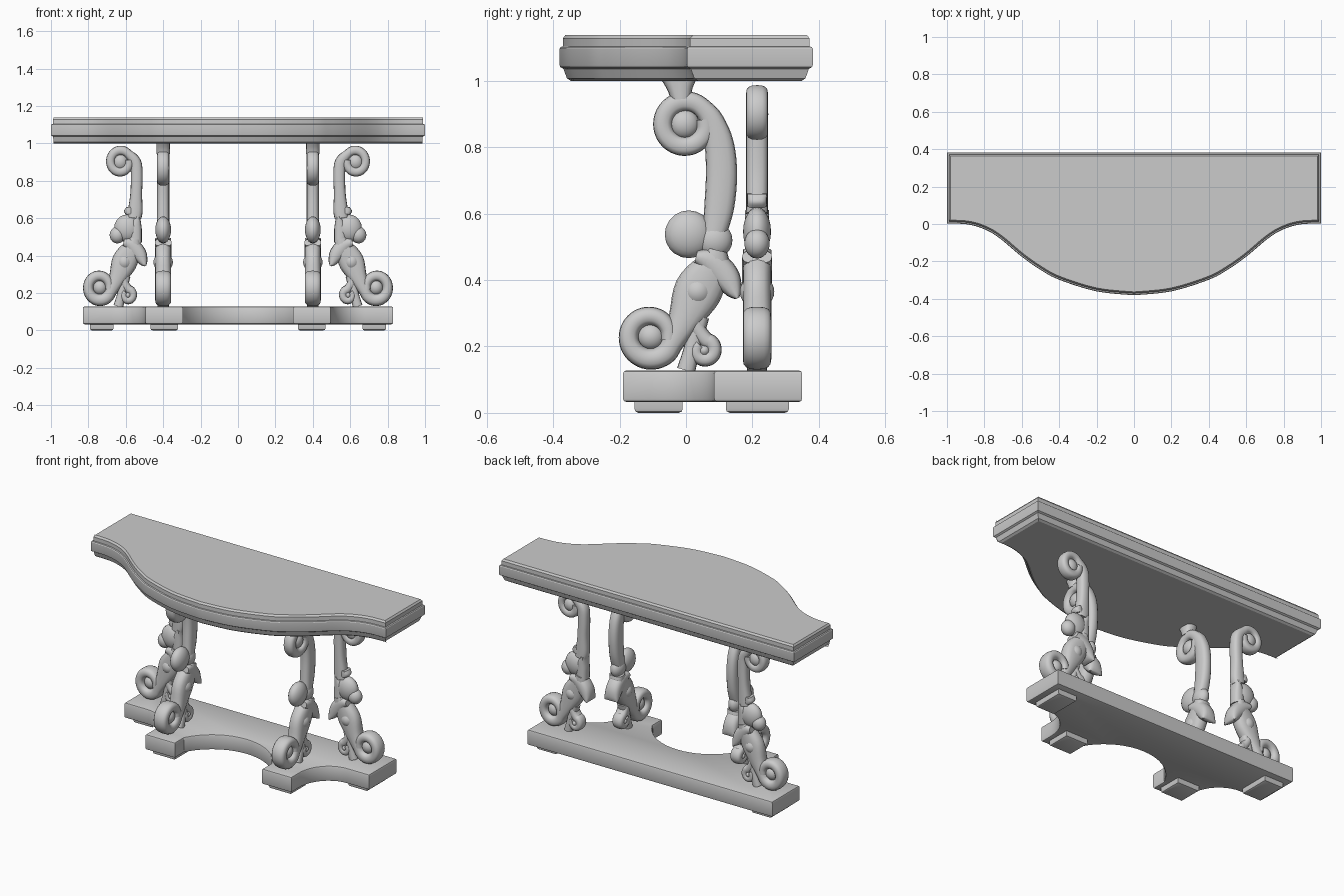
import bpy, bmesh, math
from math import sin, cos, radians

if "Cube" in bpy.data.objects:
    bpy.data.objects.remove(bpy.data.objects["Cube"])


def make(name, bm, angle=35):
    """Finish a part: outward normals, smooth shading with sharp edges, mirrored in x if it sits aside."""
    bmesh.ops.recalc_face_normals(bm, faces=bm.faces)
    me = bpy.data.meshes.new(name)
    bm.to_mesh(me)
    bm.free()
    for p in me.polygons:
        p.use_smooth = True
    me.set_sharp_from_angle(angle=radians(angle))
    ob = bpy.data.objects.new(name, me)
    bpy.context.collection.objects.link(ob)
    return ob


def mirror_x(ob):
    ob.modifiers.new("mirror", 'MIRROR').use_mirror_merge = False


def loft(bm, rings):
    vs = [[bm.verts.new(c) for c in r] for r in rings]
    n = len(vs[0])
    for a, b in zip(vs, vs[1:]):
        for i in range(n):
            bm.faces.new((a[i], a[(i + 1) % n], b[(i + 1) % n], b[i]))
    bm.faces.new(vs[0][::-1])
    bm.faces.new(vs[-1])


def smooth(pts, steps=6):
    """Catmull-Rom through points of any dimension."""
    out = []
    for i in range(len(pts) - 1):
        p0, p1, p2, p3 = (pts[max(0, min(len(pts) - 1, i + k))] for k in (-1, 0, 1, 2))
        for s in range(steps):
            t = s / steps
            out.append(tuple(0.5 * (2 * b + (c - a) * t + (2 * a - 5 * b + 4 * c - d) * t * t
                                    + (3 * b - a - 3 * c + d) * t ** 3)
                             for a, b, c, d in zip(p0, p1, p2, p3)))
    return out + [tuple(pts[-1])]


def inset(pts, d):
    """Mitred inward offset of a counter-clockwise outline."""
    out = []
    for i, (x, y) in enumerate(pts):
        (ax, ay), (bx, by) = pts[i - 1], pts[(i + 1) % len(pts)]
        l1, l2 = math.hypot(x - ax, y - ay), math.hypot(bx - x, by - y)
        n1, n2 = (-(y - ay) / l1, (x - ax) / l1), (-(by - y) / l2, (bx - x) / l2)
        k = d / (1 + n1[0] * n2[0] + n1[1] * n2[1])
        out.append((x + (n1[0] + n2[0]) * k, y + (n1[1] + n2[1]) * k))
    return out


def slab(name, outline, layers):
    bm = bmesh.new()
    loft(bm, [[(x, y, z) for x, y in inset(outline, d)] for d, z in layers])
    return make(name, bm, 25)


def both_sides(half):
    """Half outline from front centre to back right corner, completed on the left."""
    return half + [(-x, y) for x, y in half[:0:-1]]


# Table top with serpentine front and moulded edge
front = smooth([(0, -.381), (.2, -.36), (.4, -.298), (.5, -.245), (.6, -.175), (.72, -.075),
                (.8, -.028), (.89, -.002), (1, .003)])
slab("table_top", both_sides(front + [(1, .382)]),
     [(.034, 1.0), (.022, 1.008), (.012, 1.036), (.002, 1.042), (0, 1.048), (0, 1.097),
      (.003, 1.102), (.010, 1.104), (.010, 1.128), (.018, 1.139)])

# Base plinth with scooped front
arc_mid = [(.332 * cos(radians(a)), -.252 + .332 * sin(radians(a))) for a in range(90, 26, -7)]
arc_side = [(.68 + .185 * cos(radians(a)), -.11 + .195 * sin(radians(a))) for a in range(180, 89, -9)]
slab("base_plinth", both_sides(arc_mid + [(.295, -.11), (.295, -.19), (.495, -.19)] + arc_side
                               + [(.83, .085), (.83, .35)]),
     [(.010, .033), (.003, .036), (0, .043), (0, .118), (.003, .125), (.010, .128)])

# Feet
for name, x0, x1, y0, y1 in (("front_foot", .32, .468, -.155, -.01), ("rear_foot", .665, .792, .12, .31)):
    mirror_x(slab(name, [(x0, y0), (x1, y0), (x1, y1), (x0, y1)],
                  [(.012, 0), (.003, .004), (0, .012), (0, .04)]))


def spiral(c, r0, r1, a0, a1, h0, h1, n=12):
    """Centreline of a scroll: position plus half width."""
    out = []
    for i in range(n + 1):
        t = i / n
        a, r = radians(a0 + (a1 - a0) * t), r0 + (r1 - r0) * t
        out.append((c[0] + r * cos(a), c[1] + r * sin(a), h0 + (h1 - h0) * t))
    return out


def ribbon(bm, place, pts, thick, steps=4):
    """Sweep a rounded section along (u, v, half width); thick is the half depth."""
    path = smooth(pts, steps)
    rings = []
    for i, (u, v, h) in enumerate(path):
        a, b = path[max(i - 1, 0)], path[min(i + 1, len(path) - 1)]
        du, dv = b[0] - a[0], b[1] - a[1]
        l = math.hypot(du, dv) or 1
        ring = []
        for k in range(16):
            c, s = cos(k * math.pi / 8), sin(k * math.pi / 8)
            c, s = (math.copysign(abs(q) ** .75, q) for q in (c, s))
            ring.append(place(u - dv / l * h * c, v + du / l * h * c, thick * s))
        rings.append(ring)
    loft(bm, rings)


def boss(bm, place, u, v, r, thick):
    """Flattened ball."""
    for vert in bmesh.ops.create_uvsphere(bm, u_segments=20, v_segments=12, radius=1)["verts"]:
        x, y, z = vert.co
        vert.co = place(u + r * x, v + r * y, thick * z)


def leg(name, place, stem, scroll_eye, medallion, node):
    # Upper stem and scroll
    bm = bmesh.new()
    ribbon(bm, place, stem, .033)
    boss(bm, place, *scroll_eye, .045, .034)
    mirror_x(make(name + "_upper_scroll", bm, 50))
    # Middle medallion, knuckle and leaf
    bm = bmesh.new()
    boss(bm, place, *medallion, .042)
    boss(bm, place, *node, .038)
    ribbon(bm, place, [(.03, .47, .02), (.075, .455, .04), (.12, .41, .042), (.145, .365, .025),
                       (.155, .345, .006)], .045)
    mirror_x(make(name + "_leaf_and_medallion", bm, 50))
    # Lower body curling into the large scroll, with a small back scroll
    bm = bmesh.new()
    ribbon(bm, place, [(.095, .49, .03), (.08, .44, .055), (.035, .365, .072), (-.005, .28, .05)]
           + spiral((-.108, .23), .07, .058, -15, -370, .034, .026), .043)
    boss(bm, place, -.105, .23, .042, .036)
    boss(bm, place, .035, .365, .05, .052)
    ribbon(bm, place, [(.01, .30, .03), (.04, .245, .024)]
           + spiral((.055, .188), .032, .022, 80, -230, .024, .02), .034)
    boss(bm, place, .055, .188, .022, .036)
    ribbon(bm, place, [(.04, .29, .03), (.02, .2, .025), (.0, .128, .028)], .03)
    mirror_x(make(name + "_lower_scroll", bm, 50))


# Front legs: profile in the side plane
def front_place(u, v, t):
    return (.40 + t, u, v)


leg("front_leg", front_place,
    [(.085, .54, .036), (.1, .62, .045), (.107, .72, .047), (.1, .81, .044), (.078, .88, .036)]
    + spiral((-.002, .868), .072, .062, 40, 375, .03, .028),
    (-.005, .87), (.008, .538, .072), (.085, .52, .055))
bm = bmesh.new()
ribbon(bm, front_place, [(-.015, .945, .03), (-.018, .975, .038), (-.02, 1.003, .052)], .036)
mirror_x(make("front_leg_cap", bm))


# Rear legs: the same profile turned sideways
def rear_place(u, v, t):
    return (.64 - .93 * u, .214 + t, v)


leg("rear_leg", rear_place,
    [(.093, .6, .038), (.098, .64, .042), (.103, .73, .034), (.106, .83, .034), (.098, .9, .033)]
    + spiral((.012, .902), .062, .05, 40, 370, .025, .026),
    (.012, .9), (.05, .546, .074), (-.005, .51, .045))
bm = bmesh.new()
ribbon(bm, rear_place, [(.06, .66, .015), (.062, .64, .03), (.065, .622, .02)], .03)
ribbon(bm, rear_place, [(.115, .61, .012), (.1, .55, .035), (.1, .47, .035)], .036)
mirror_x(make("rear_leg_collar", bm))
